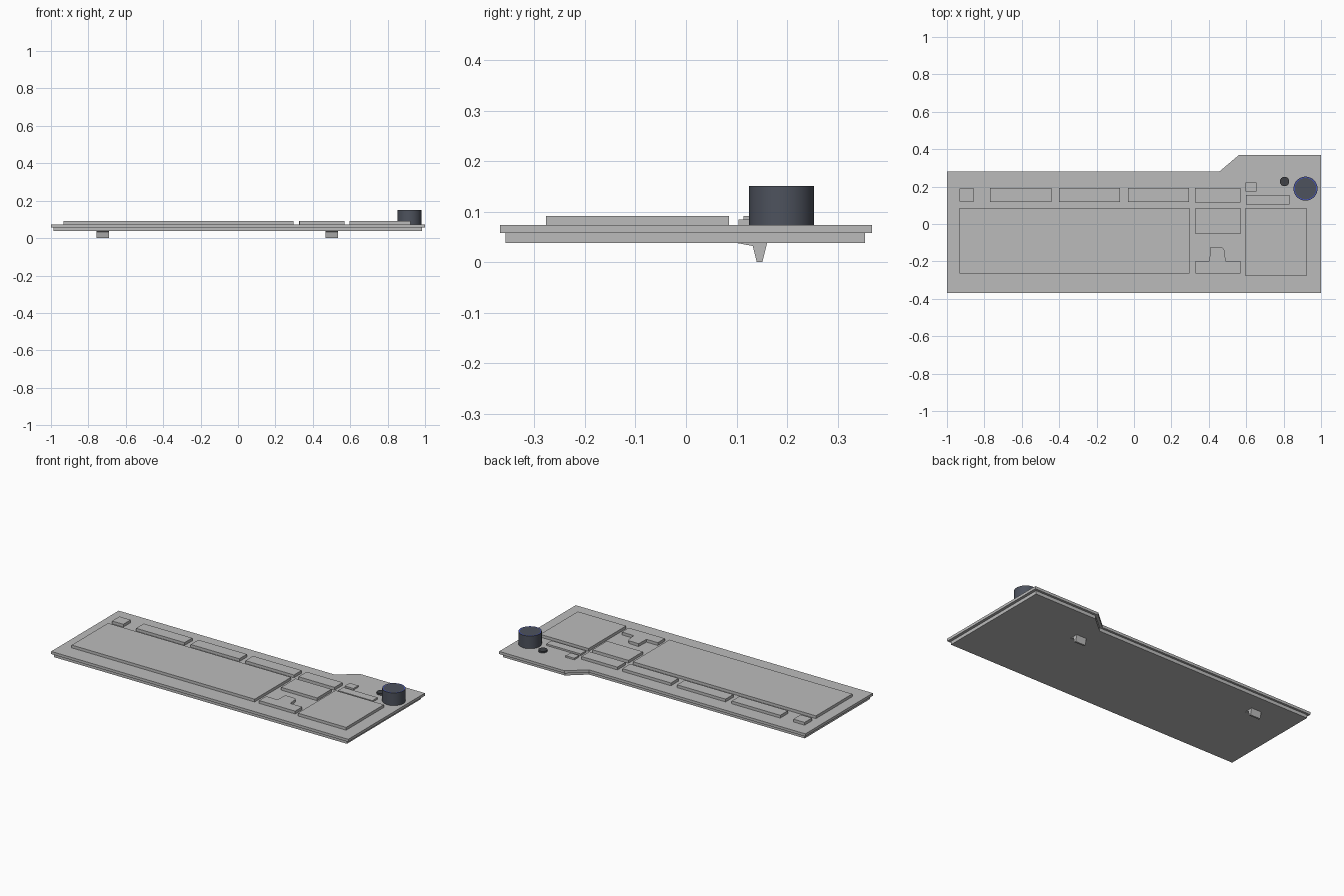
import bpy, bmesh, math

if "Cube" in bpy.data.objects:
    bpy.data.objects.remove(bpy.data.objects["Cube"])


def material(name, rgb):
    m = bpy.data.materials.new(name)
    m.diffuse_color = (*rgb, 1)
    m.use_nodes = True
    m.node_tree.nodes["Principled BSDF"].inputs["Base Color"].default_value = m.diffuse_color
    return m


GREY = material("mid grey", (0.5, 0.5, 0.5))
SLATE = material("dark slate", (0.075, 0.085, 0.11))
BLACK = material("charcoal", (0.05, 0.053, 0.06))
BLUE = material("ring blue", (0.06, 0.09, 0.55))

TOP = 0.074      # surface of the top plate
KEY_TOP = 0.091  # top of the key blocks


def finish(bm, name, mats):
    bmesh.ops.recalc_face_normals(bm, faces=bm.faces)
    me = bpy.data.meshes.new(name)
    bm.to_mesh(me)
    bm.free()
    for m in mats:
        me.materials.append(m)
    ob = bpy.data.objects.new(name, me)
    bpy.context.collection.objects.link(ob)
    return ob


def extrude(name, points, offset, mat=GREY):
    """Closed profile of 3D points pushed along an offset."""
    bm = bmesh.new()
    face = bm.faces.new([bm.verts.new(p) for p in points])
    res = bmesh.ops.extrude_face_region(bm, geom=[face], use_keep_orig=True)
    verts = [g for g in res["geom"] if isinstance(g, bmesh.types.BMVert)]
    bmesh.ops.translate(bm, verts=verts, vec=offset)
    return finish(bm, name, [mat])


def slab(name, outline, z0, z1):
    return extrude(name, [(x, y, z0) for x, y in outline], (0, 0, z1 - z0))


def key_block(name, x0, x1, y0, y1, top=KEY_TOP):
    return slab(name, [(x0, y0), (x1, y0), (x1, y1), (x0, y1)], TOP - 0.002, top)


def smooth(ob):
    bpy.ops.object.select_all(action='DESELECT')
    ob.select_set(True)
    bpy.context.view_layer.objects.active = ob
    bpy.ops.object.shade_smooth_by_angle(angle=math.radians(35))


def cylinder(name, x, y, r, z0, z1, mats, ring=None):
    bm = bmesh.new()
    bmesh.ops.create_cone(bm, cap_ends=True, segments=48, radius1=r, radius2=r, depth=z1 - z0)
    bmesh.ops.translate(bm, verts=bm.verts, vec=(x, y, (z0 + z1) / 2))
    if ring:  # coloured band inset into the top face
        bm.normal_update()
        cap = max(bm.faces, key=lambda f: f.calc_center_median().z)
        bmesh.ops.inset_region(bm, faces=[cap], thickness=ring[0])
        band = bmesh.ops.inset_region(bm, faces=[cap], thickness=ring[1])
        for f in band["faces"]:
            f.material_index = 1
    ob = finish(bm, name, mats)
    smooth(ob)
    return ob


# Case: top plate with a raised rear corner, and a slightly smaller base
slab("top_plate", [(-1, -0.368), (1, -0.368), (1, 0.368), (0.56, 0.368),
                   (0.457, 0.281), (-1, 0.281)], 0.058, TOP)
slab("base", [(-0.987, -0.357), (0.983, -0.357), (0.983, 0.354), (0.567, 0.354),
              (0.465, 0.268), (-0.987, 0.268)], 0.038, 0.058)

# Key groups
key_block("escape_key", -0.932, -0.856, 0.12, 0.191)
for i in range(3):
    x = -0.769 + i * 0.368
    key_block(f"function_keys_{i + 1}", x, x + 0.327, 0.118, 0.192)
key_block("system_keys", 0.327, 0.57, 0.114, 0.192)
key_block("mute_key", 0.597, 0.655, 0.174, 0.221, 0.084)
key_block("media_keys", 0.6, 0.832, 0.104, 0.155, 0.084)
key_block("main_keys", -0.934, 0.298, -0.265, 0.085)
key_block("navigation_keys", 0.328, 0.57, -0.054, 0.085)
key_block("number_pad", 0.597, 0.922, -0.277, 0.085)
slab("arrow_keys", [(0.328, -0.265), (0.57, -0.265), (0.57, -0.197), (0.49, -0.197),
                    (0.482, -0.134), (0.473, -0.127), (0.407, -0.125),
                    (0.404, -0.197), (0.328, -0.197)], TOP - 0.002, KEY_TOP)

# Volume knob with blue ring, and round button
cylinder("volume_knob", 0.917, 0.189, 0.0642, TOP - 0.002, 0.151, [SLATE, BLUE], (0.003, 0.004))
cylinder("round_button", 0.805, 0.227, 0.025, TOP - 0.002, 0.084, [BLACK])

# Rear feet: wedge profile pushed sideways
for side, x in (("left", -0.757), ("right", 0.468)):
    profile = [(0.1, 0.038), (0.132, 0.032), (0.14, 0), (0.151, 0), (0.16, 0.036), (0.16, 0.04)]
    extrude(f"{side}_foot", [(x, y, z) for y, z in profile], (0.067, 0, 0))
